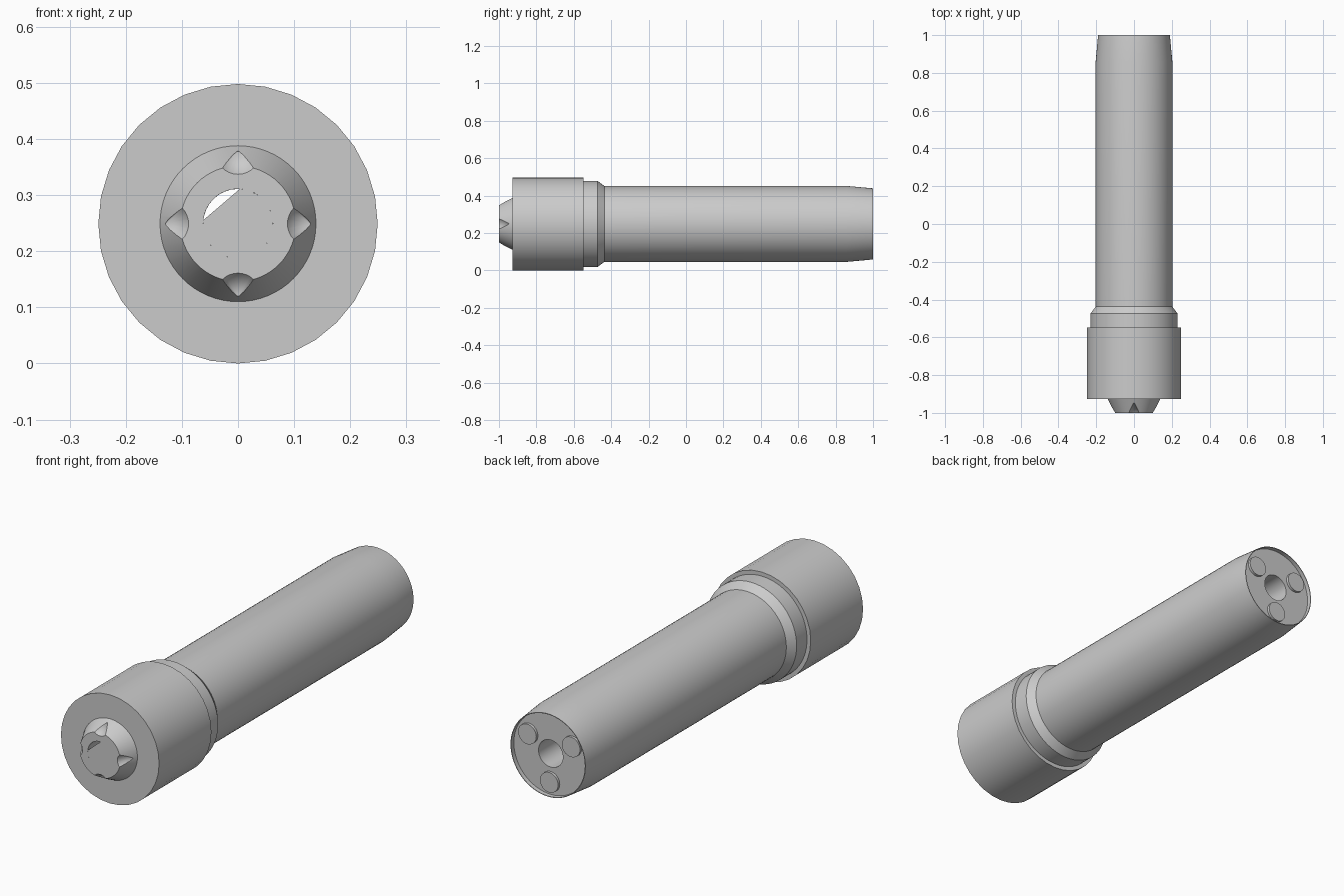
import bpy, bmesh
from math import sin, cos, pi, radians
from mathutils import Matrix

if "Cube" in bpy.data.objects:
    bpy.data.objects.remove(bpy.data.objects["Cube"])

AXIS_Z = 0.249
BORE = 0.062


def finish(name, bm, angle=30):
    bmesh.ops.recalc_face_normals(bm, faces=bm.faces[:])
    mesh = bpy.data.meshes.new(name)
    bm.to_mesh(mesh)
    bm.free()
    ob = bpy.data.objects.new(name, mesh)
    bpy.context.collection.objects.link(ob)
    if angle:
        smooth(ob, angle)
    return ob


def smooth(ob, angle):
    bpy.ops.object.select_all(action='DESELECT')
    ob.select_set(True)
    bpy.context.view_layer.objects.active = ob
    bpy.ops.object.shade_smooth_by_angle(angle=radians(angle))


def lathe(name, profile, n, angle=30):
    """Closed (radius, y) profile turned around the long axis."""
    bm = bmesh.new()
    rings = [[bm.verts.new((r * sin(2 * pi * i / n), y, AXIS_Z + r * cos(2 * pi * i / n)))
              for i in range(n)] for r, y in profile]
    for a, b in zip(rings, rings[1:] + rings[:1]):
        for i in range(n):
            j = (i + 1) % n
            bm.faces.new((a[i], a[j], b[j], b[i]))
    return finish(name, bm, angle)


def cone(name, x, y, z, r1, r2, depth, n=32, angle=30):
    """Cone or disc along y, centred on (x, y, z from the axis)."""
    bm = bmesh.new()
    m = Matrix.Translation((x, y, AXIS_Z + z)) @ Matrix.Rotation(-pi / 2, 4, 'X')
    bmesh.ops.create_cone(bm, cap_ends=True, segments=n, radius1=r1, radius2=r2,
                          depth=depth, matrix=m)
    return finish(name, bm, angle)


# Head and stepped collar
lathe("head", [(BORE, -0.927), (0.249, -0.927), (0.249, -0.548), (BORE, -0.548)], 32)
lathe("collar", [(BORE, -0.548), (0.230, -0.548), (0.230, -0.473),
                 (0.203, -0.437), (BORE, -0.437)], 64)

# Shaft with tapered tail and recessed end face
lathe("shaft", [(BORE, -0.437), (0.203, -0.437), (0.203, 0.86), (0.190, 1.0),
                (0.187, 1.0), (0.187, 0.98), (BORE, 0.98)], 64)

# Three round contact pads on the end face
for i, a in enumerate((30, 150, 270)):
    cone(f"contact_pad_{i + 1}", 0.128 * cos(radians(a)), 0.984,
         0.128 * sin(radians(a)), 0.046, 0.046, 0.016)

# Conical nose with four scallops cut into its edge
nose = lathe("nose", [(BORE, -1.0), (0.103, -1.0), (0.139, -0.927), (BORE, -0.927)], 64, 0)
for i in range(4):
    a = i * pi / 2
    cutter = cone("scallop_cutter", 0.128 * cos(a), -0.9825, 0.128 * sin(a),
                  0.0545, 0.0, 0.075, angle=0)
    mod = nose.modifiers.new("scallop", 'BOOLEAN')
    mod.operation = 'DIFFERENCE'
    mod.solver = 'EXACT'
    mod.object = cutter
    bpy.context.view_layer.objects.active = nose
    bpy.ops.object.modifier_apply(modifier=mod.name)
    bpy.data.objects.remove(cutter)
smooth(nose, 30)

# Plate closing the nose bore except for one segment-shaped slot
bm = bmesh.new()
arc = [radians(174 + (447 - 174) * i / 40) for i in range(41)]
face = bm.faces.new([bm.verts.new((BORE * cos(a), -1.0, AXIS_Z + BORE * sin(a))) for a in arc])
ext = bmesh.ops.extrude_face_region(bm, geom=[face])
bmesh.ops.translate(bm, vec=(0, 0.004, 0),
                    verts=[v for v in ext["geom"] if isinstance(v, bmesh.types.BMVert)])
finish("nose_plate", bm)
